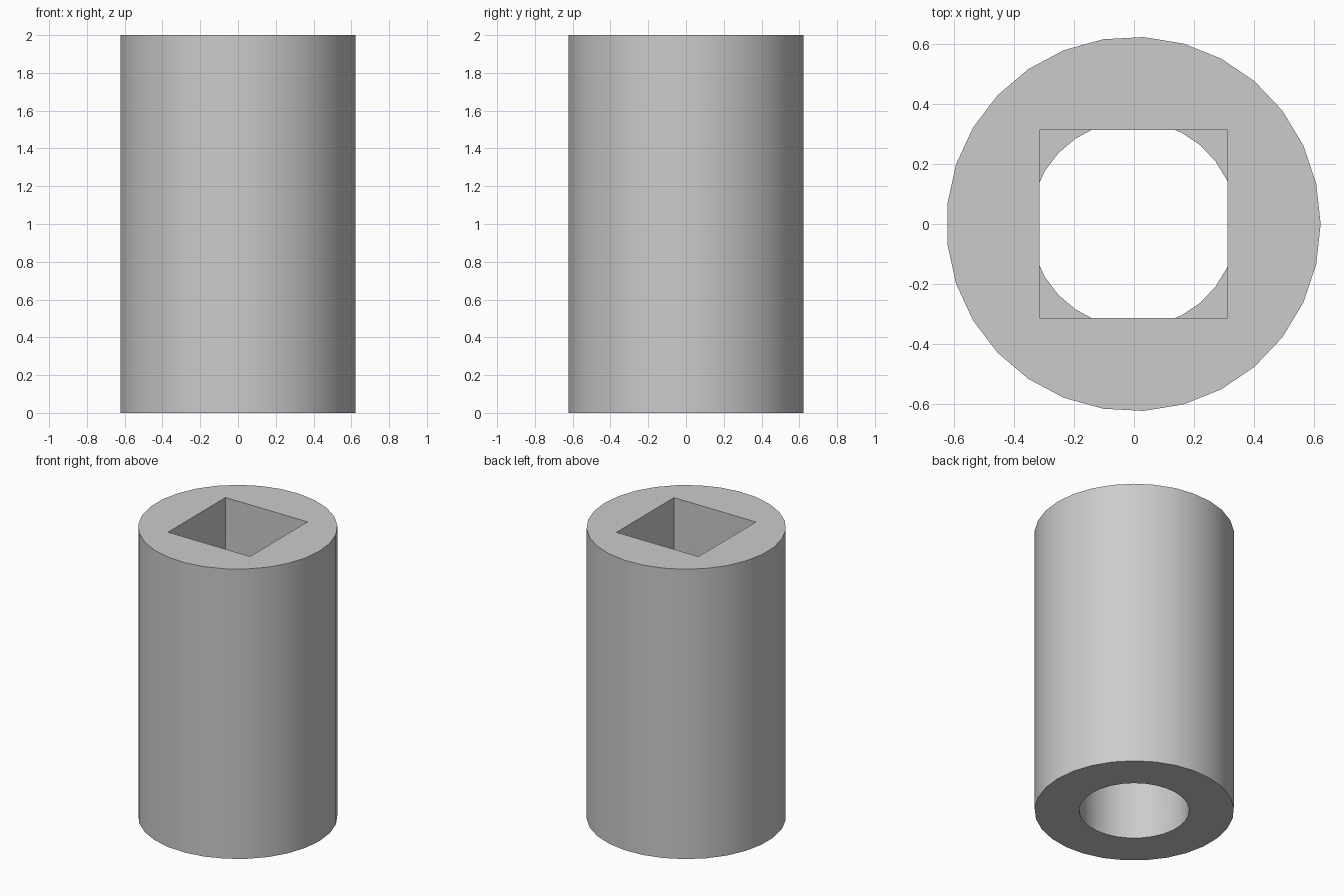
import bpy
import math

default = bpy.data.objects.get("Cube")
if default:
    bpy.data.objects.remove(default, do_unlink=True)

HEIGHT = 2.0
OUTER_R = 0.6235
BORE_R = 0.344
SQUARE = 0.626
STEP_Z = 1.0       # where the round bore meets the square socket
SIDES = 29
SHIFT = -0.0018    # centres the odd-sided outline on x

grey = bpy.data.materials.new("grey_metal")
grey.use_nodes = True
colour = (0.6, 0.6, 0.6, 1.0)
grey.diffuse_color = colour
grey.node_tree.nodes["Principled BSDF"].inputs["Base Color"].default_value = colour


def cylinder(name, radius, z0, z1):
    bpy.ops.mesh.primitive_cylinder_add(
        vertices=SIDES, radius=radius, depth=z1 - z0,
        location=(SHIFT, 0, (z0 + z1) / 2), rotation=(0, 0, -math.pi / 2))
    obj = bpy.context.object
    obj.name = name
    obj.data.materials.append(grey)
    return obj


def cut(target, cutter):
    mod = target.modifiers.new(cutter.name, 'BOOLEAN')
    mod.operation = 'DIFFERENCE'
    mod.solver = 'EXACT'
    mod.object = cutter
    bpy.context.view_layer.objects.active = target
    bpy.ops.object.modifier_apply(modifier=mod.name)
    bpy.data.objects.remove(cutter, do_unlink=True)


# Outer sleeve
sleeve = cylinder("socket_sleeve", OUTER_R, 0, HEIGHT)

# Round bore from below
cut(sleeve, cylinder("round_bore", BORE_R, -0.2, STEP_Z))

# Square socket from above, overlapping the bore slightly
top = HEIGHT + 0.2
bottom = STEP_Z - 0.01
bpy.ops.mesh.primitive_cube_add(size=1, location=(SHIFT, 0, (top + bottom) / 2))
square = bpy.context.object
square.name = "square_socket"
square.scale = (SQUARE, SQUARE, top - bottom)
square.data.materials.append(grey)
bpy.context.view_layer.update()
cut(sleeve, square)

# Smooth walls with crisp rims
bpy.ops.object.select_all(action='DESELECT')
sleeve.select_set(True)
bpy.context.view_layer.objects.active = sleeve
bpy.ops.object.shade_smooth_by_angle(angle=math.radians(30))
